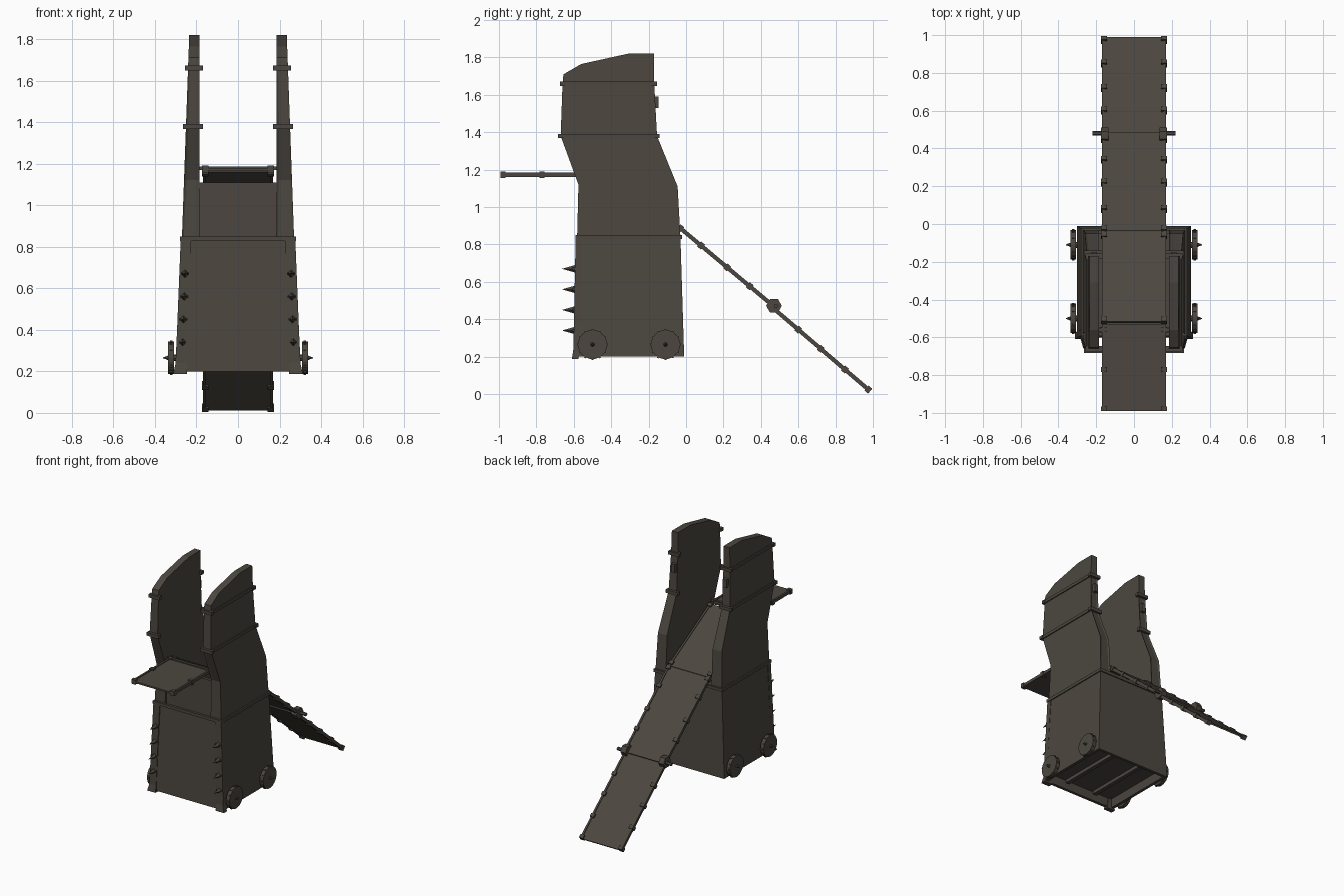
import bpy, bmesh, math
from mathutils import Matrix, Vector

if "Cube" in bpy.data.objects:
    bpy.data.objects.remove(bpy.data.objects["Cube"])

wood = bpy.data.materials.new("dark_weathered_wood")
wood.use_nodes = True
COLOUR = (0.072, 0.062, 0.050, 1)
wood.diffuse_color = COLOUR
wood.node_tree.nodes["Principled BSDF"].inputs["Base Color"].default_value = COLOUR


def finish(name, bm):
    bmesh.ops.recalc_face_normals(bm, faces=bm.faces)
    mesh = bpy.data.meshes.new(name)
    bm.to_mesh(mesh)
    bm.free()
    mesh.materials.append(wood)
    ob = bpy.data.objects.new(name, mesh)
    bpy.context.collection.objects.link(ob)
    return ob


def add_box(bm, centre, size, frame=Matrix()):
    m = frame @ Matrix.Translation(centre) @ Matrix.Diagonal((*size, 1))
    bmesh.ops.create_cube(bm, size=1, matrix=m)


def add_cone(bm, pos, axis, r1, r2, depth, sides):
    rot = Vector((0, 0, 1)).rotation_difference(Vector(axis)).to_matrix().to_4x4()
    bmesh.ops.create_cone(bm, cap_ends=True, segments=sides, radius1=r1, radius2=r2,
                          depth=depth, matrix=Matrix.Translation(pos) @ rot)


def box(name, x, y, z):
    bm = bmesh.new()
    pairs = (x, y, z)
    add_box(bm, [(a + b) / 2 for a, b in pairs], [abs(b - a) for a, b in pairs])
    return finish(name, bm)


def outer_x(z):
    return 0.27 - 0.036 * (z - 0.84)


# Tapered hull, hollow underneath
bm = bmesh.new()
rings = []
for half, y0, y1, z in ((0.303, -0.6, -0.01, 0.2), (0.272, -0.582, -0.03, 0.84)):
    rings.append([bm.verts.new((x, y, z)) for x, y in
                  ((-half, y0), (half, y0), (half, y1), (-half, y1))])
low, high = rings
bottom = bm.faces.new(low)
bm.faces.new(high)
for i in range(4):
    j = (i + 1) % 4
    bm.faces.new((low[i], low[j], high[j], high[i]))
bmesh.ops.recalc_face_normals(bm, faces=bm.faces)
bmesh.ops.inset_region(bm, faces=[bottom], thickness=0.03)
bmesh.ops.inset_region(bm, faces=[bottom], thickness=0.012, depth=-0.06)
finish("lower_hull", bm)
for i, x in enumerate((-0.12, 0.12)):
    box(f"underside_beam_{i}", (x - 0.015, x + 0.015), (-0.56, -0.05), (0.235, 0.262))

# Band around the hull top
box("hull_band_front", (-0.28, 0.28), (-0.592, -0.575), (0.828, 0.85))
box("hull_band_back", (-0.28, 0.28), (-0.035, -0.022), (0.828, 0.85))

# Front panel between the walls
box("front_panel", (-0.19, 0.19), (-0.568, -0.545), (0.84, 1.11))

WALL = ((-0.582, 0.84), (-0.575, 1.12), (-0.67, 1.38), (-0.66, 1.66), (-0.655, 1.71),
        (-0.56, 1.765), (-0.31, 1.82), (-0.17, 1.82), (-0.17, 1.66), (-0.155, 1.38),
        (-0.045, 1.11), (-0.03, 0.84))

for side, s in (("left", 1), ("right", -1)):
    # Tall curved side wall with recessed front and back edges
    bm = bmesh.new()
    inner = [bm.verts.new((s * 0.185, y, z)) for y, z in WALL]
    outer = [bm.verts.new((s * outer_x(z), y, z)) for y, z in WALL]
    bm.faces.new(inner)
    bm.faces.new(outer)
    for i in range(len(WALL)):
        j = (i + 1) % len(WALL)
        bm.faces.new((inner[i], inner[j], outer[j], outer[i]))
    bmesh.ops.recalc_face_normals(bm, faces=bm.faces)
    edge = [f for f in bm.faces if abs(f.normal.y) > 0.7 and f.calc_center_median().z < 1.67]
    bmesh.ops.inset_region(bm, faces=edge, thickness=0.012, depth=-0.006)
    finish(f"{side}_wall", bm)

    # Horizontal bands: thin strip outside, blocks at both ends
    for level, y0, y1, z in (("lower", -0.67, -0.155, 1.38), ("upper", -0.66, -0.17, 1.66)):
        o = outer_x(z)
        box(f"{side}_{level}_band", (s * (o - 0.01), s * (o + 0.008)), (y0, y1),
            (z - 0.011, z + 0.011))
        for end, y in (("front", y0), ("back", y1)):
            box(f"{side}_{level}_{end}_block", (s * 0.168, s * (o + 0.015)),
                (y - 0.014, y + 0.014), (z - 0.012, z + 0.012))
    box(f"{side}_hull_band", (s * 0.265, s * 0.28), (-0.592, -0.022), (0.828, 0.85))
    box(f"{side}_rear_latch", (s * 0.195, s * 0.225), (-0.175, -0.147), (1.53, 1.59))

    # Flared corner board on the hull front
    bm = bmesh.new()
    corner = []
    for a, b, y, z in ((0.245, 0.312, -0.61, 0.188), (0.245, 0.3, -0.602, 0.24),
                       (0.225, 0.276, -0.59, 0.83)):
        corner.append([bm.verts.new((s * x, yy, z)) for x, yy in
                       ((a, y), (b, y), (b, y + 0.035), (a, y + 0.035))])
    bm.faces.new(corner[0])
    bm.faces.new(corner[-1])
    for r, t in zip(corner, corner[1:]):
        for i in range(4):
            j = (i + 1) % 4
            bm.faces.new((r[i], r[j], t[j], t[i]))
    finish(f"{side}_corner_board", bm)

    # Spikes down the front
    bm = bmesh.new()
    for i in range(4):
        z = 0.34 + 0.11 * i
        x = s * (0.267 - 0.004 * i)
        add_cone(bm, (x, -0.628, z), (0, -1, 0), 0.02, 0, 0.07, 4)
        add_box(bm, (x, -0.6, z), (0.04, 0.012, 0.012))
    finish(f"{side}_spikes", bm)

    # Wheels with studded rims and pointed hubs
    for end, y in (("front", -0.5), ("back", -0.11)):
        bm = bmesh.new()
        add_cone(bm, (s * 0.322, y, 0.265), (1, 0, 0), 0.078, 0.078, 0.028, 24)
        add_cone(bm, (s * 0.3, y, 0.265), (1, 0, 0), 0.016, 0.016, 0.05, 8)
        add_cone(bm, (s * 0.347, y, 0.265), (s, 0, 0), 0.012, 0.002, 0.026, 8)
        for k in range(12):
            turn = Matrix.Translation((s * 0.322, y, 0.265)) @ Matrix.Rotation(
                math.tau * k / 12, 4, "X")
            add_box(bm, (0, 0, 0.079), (0.012, 0.01, 0.008), turn)
        finish(f"{side}_{end}_wheel", bm)


def plank(name, start, end, cleats):
    """Deck board from start to end (y, z), with edge rails and clamps at given y."""
    a, b = Vector((0, *start)), Vector((0, *end))
    u = (b - a).normalized()
    n = Vector((1, 0, 0)).cross(u)
    frame = Matrix((Vector((1, 0, 0)), u, n)).transposed().to_4x4()
    frame.translation = a
    length = (b - a).length
    bm = bmesh.new()
    add_box(bm, (0, length / 2, 0), (0.32, length, 0.012), frame)
    for s in (-1, 1):
        add_box(bm, (s * 0.162, length / 2, 0), (0.014, length, 0.022), frame)
        for y in cleats:
            at = (y - start[0]) / u.y
            add_box(bm, (s * 0.158, at, 0), (0.032, 0.026, 0.034), frame)
    finish(name, bm)


plank("front_bridge", (-0.99, 1.173), (-0.53, 1.173), (-0.978, -0.77, -0.56))
plank("inner_ramp", (-0.52, 1.165), (-0.04, 0.895), (-0.51, -0.06))
plank("upper_rear_ramp", (-0.04, 0.895), (0.48, 0.46), (-0.03, 0.08, 0.22, 0.34))
plank("lower_rear_ramp", (0.44, 0.482), (0.985, 0.016), (0.6, 0.72, 0.85, 0.975))

# Cross bars at the bridge hinge
box("bridge_hinge_bar", (-0.186, 0.186), (-0.57, -0.55), (1.17, 1.186))
box("ramp_hinge_bar", (-0.186, 0.186), (-0.05, -0.034), (0.885, 0.901))

# Winch spools on the ramp joint
for side, s in (("left", 1), ("right", -1)):
    bm = bmesh.new()
    add_cone(bm, (s * 0.155, 0.47, 0.472), (1, 0, 0), 0.042, 0.042, 0.042, 6)
    add_cone(bm, (s * 0.185, 0.48, 0.472), (1, 0, 0), 0.012, 0.012, 0.07, 6)
    finish(f"{side}_ramp_spool", bm)
